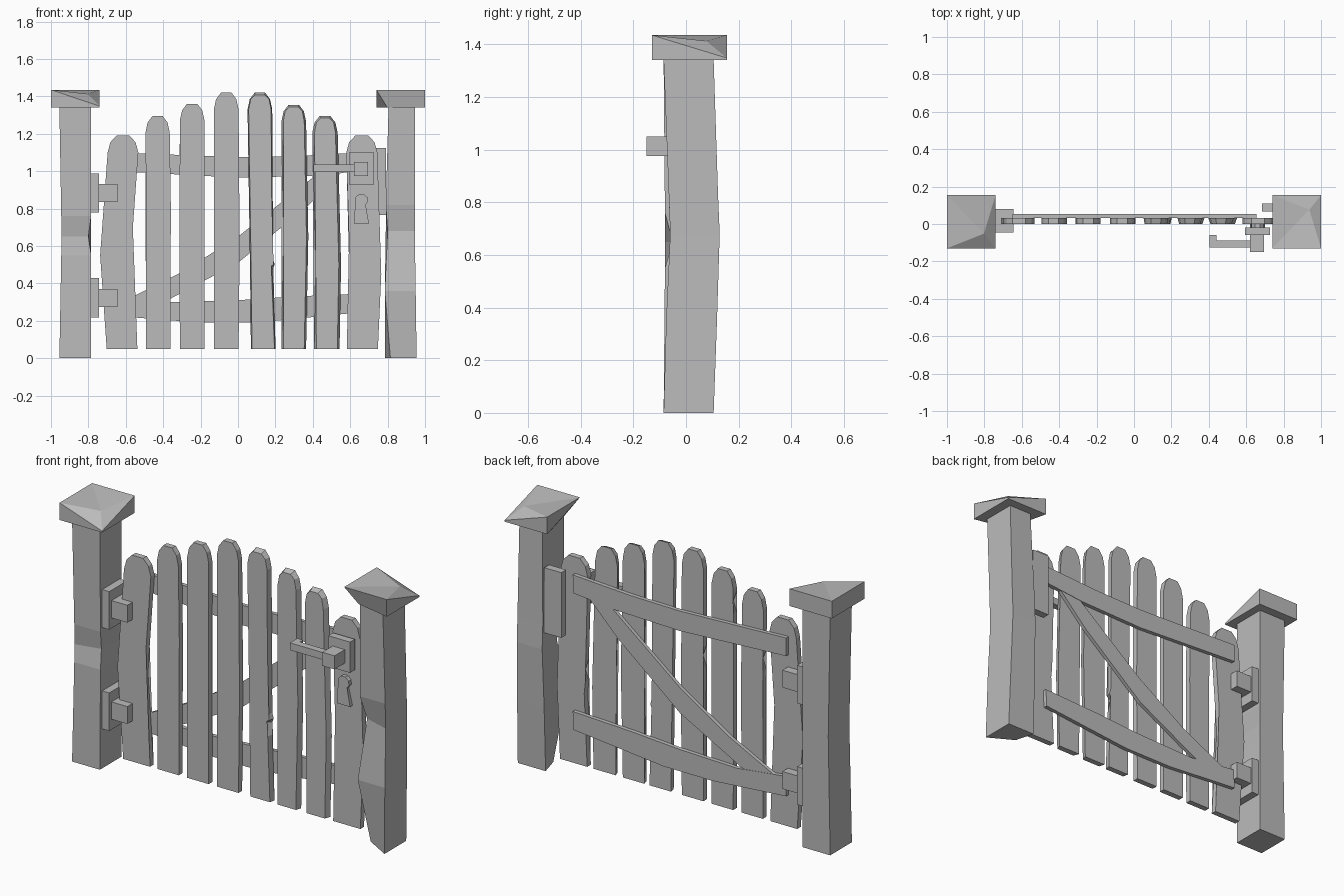
import bpy, bmesh, math

if "Cube" in bpy.data.objects:
    bpy.data.objects.remove(bpy.data.objects["Cube"])

grey = bpy.data.materials.new("plain grey")
grey.use_nodes = True
grey.diffuse_color = (0.5, 0.5, 0.5, 1)
grey.node_tree.nodes["Principled BSDF"].inputs["Base Color"].default_value = (0.5, 0.5, 0.5, 1)


def make(name, bm):
    bmesh.ops.recalc_face_normals(bm, faces=bm.faces)
    mesh = bpy.data.meshes.new(name)
    bm.to_mesh(mesh)
    bm.free()
    mesh.materials.append(grey)
    obj = bpy.data.objects.new(name, mesh)
    bpy.context.collection.objects.link(obj)
    return obj


def loft(name, rings):
    """Join matching loops of points and cap both ends."""
    bm = bmesh.new()
    loops = [[bm.verts.new(p) for p in ring] for ring in rings]
    n = len(loops[0])
    for a, b in zip(loops, loops[1:]):
        for i in range(n):
            j = (i + 1) % n
            bm.faces.new((a[i], a[j], b[j], b[i]))
    ends = [bm.faces.new(loops[0]), bm.faces.new(loops[-1])]
    bmesh.ops.triangulate(bm, faces=ends)
    return make(name, bm)


def plate(name, outline, y0, y1, back=None):
    """Extrude an x-z outline through the depth."""
    return loft(name, [[(x, y0, z) for x, z in outline],
                       [(x, y1, z) for x, z in back or outline]])


def box(name, x0, x1, y0, y1, z0, z1):
    return plate(name, [(x0, z0), (x1, z0), (x1, z1), (x0, z1)], y0, y1)


def post(name, levels, dents):
    """Square post; dents push single corners (ring, corner) inward."""
    rings = []
    for r, (z, x0, x1, y0, y1) in enumerate(levels):
        ring = [[x0, y0, z], [x1, y0, z], [x1, y1, z], [x0, y1, z]]
        for (dr, corner), (dx, dy) in dents.items():
            if dr == r:
                ring[corner][0] += dx
                ring[corner][1] += dy
        rings.append(ring)
    return loft(name, rings)


# Gate posts with worn corners
post("hinge_post", [(0, -.955, -.785, -.085, .105), (.55, -.945, -.785, -.08, .105),
                    (.65, -.943, -.785, -.08, .105), (.76, -.945, -.785, -.08, .105),
                    (1.34, -.955, -.785, -.085, .105)], {(2, 1): (-.015, .03)})
post("latch_post", [(0, .785, .955, -.085, .105), (.36, .785, .95, -.075, .118),
                    (.68, .79, .945, -.06, .128), (.82, .79, .945, -.065, .122),
                    (1.34, .805, .945, -.085, .105)],
     {(0, 0): (.03, .08), (2, 0): (.01, .045)})


# Post caps with one broken top corner
def cap(name, x0, x1, low, undercut=None):
    lo, hi, y0, y1 = 1.34, 1.435, -.13, .155
    corners = [(x0, y0), (x1, y0), (x1, y1), (x0, y1)]
    bm = bmesh.new()
    bottom = [bm.verts.new((x, y, lo)) for x, y in corners]
    top = [bm.verts.new((x, y, lo + .008 if i == low else hi)) for i, (x, y) in enumerate(corners)]
    cx, cy = (x0 + x1) / 2, (y0 + y1) / 2
    lx, ly = corners[low]
    peak = bm.verts.new((cx + (lx - cx) * .52, cy + (ly - cy) * .45, 1.413))
    if undercut is not None:
        bottom[undercut].co.x += (cx - corners[undercut][0]) * .45
        bottom[undercut].co.y += (cy - corners[undercut][1]) * .3
    bm.faces.new(bottom)
    for i in range(4):
        j = (i + 1) % 4
        bm.faces.new((bottom[i], bottom[j], top[j], top[i]))
        bm.faces.new((top[i], top[j], peak))
    make(name, bm)


cap("hinge_post_cap", -1, -.74, 1)
cap("latch_post_cap", .74, 1, 2, 0)


# Pickets with rounded tops, slight bends and chipped edges
def picket(name, x, half, top, bend, mid, chip=None, inset=0.0, lean=0.0):
    def side(s, front):
        h = half - (inset if front else 0)
        pts = [(x + s * h, .05), (x + bend + s * h, mid)]
        if chip and chip[0] == s:
            z = chip[1]
            t = max(0, 1 - abs(z - mid) / .5)
            cx = x + bend * t + lean * z
            pts += [(cx + s * h, z - .07), (cx + s * (h - (.025 if front else 0)), z),
                    (cx + s * h, z + .05)]
            pts.sort(key=lambda p: p[1])
        pts += [(x + lean + s * h, top - .09), (x + lean + s * h * .82, top - .035),
                (x + lean + s * h * .42, top - (.012 if front and inset else 0))]
        return pts
    front, back = (side(1, f) + side(-1, f)[::-1] for f in (True, False))
    plate(name, front, 0, .032, back)


specs = [(-.62, .082, 1.19, -.035, .55, None, 0, .005),
         (-.427, .065, 1.295, .003, .8, (-1, .93), 0, -.003),
         (-.245, .066, 1.36, -.002, .7, (-1, 1.2), 0, 0),
         (-.063, .066, 1.42, .006, .6, (-1, .85), 0, 0),
         (.135, .066, 1.42, -.005, .5, (1, .48), .006, -.018),
         (.298, .066, 1.355, .012, .65, None, .01, 0),
         (.475, .068, 1.295, .008, .5, None, .012, -.01),
         (.665, .083, 1.19, .018, .45, (-1, .58), 0, -.003)]
for i, spec in enumerate(specs):
    picket(f"picket_{i + 1}", *spec)

# Rails and diagonal brace on the back
plate("upper_rail", [(-.65, 1.0), (0, .965), (.4, .975), (.65, 1.0),
                     (.655, 1.1), (.3, 1.08), (0, 1.075), (-.4, 1.09), (-.65, 1.1)], .032, .054)
plate("lower_rail", [(-.65, .225), (-.2, .19), (.1, .19), (.65, .245),
                     (.655, .345), (.3, .33), (0, .31), (-.35, .3), (-.65, .335)], .032, .054)
plate("diagonal_brace", [(-.62, .25), (-.48, .255), (0, .51), (.38, .82), (.62, 1.06),
                         (.52, 1.06), (.38, .95), (0, .65), (-.3, .46), (-.62, .3)], .032, .052)

# Hinges
for name, z in (("lower", .323), ("upper", .883)):
    box(name + "_hinge_plate", -.79, -.742, -.065, .09, z - .105, z + .105)
    box(name + "_hinge_block", -.75, -.645, -.045, .08, z - .048, z + .048)

# Latch, handle and strike
box("latch_plate", .594, .727, -.06, -.018, .93, 1.1)
box("latch_knob", .62, .695, -.15, -.055, .975, 1.05)
box("latch_bar", .405, .625, -.125, -.087, .995, 1.035)
box("latch_bar_tip", .405, .44, -.09, -.06, .995, 1.035)
box("strike_plate", .685, .79, .068, .11, .765, 1.125)

# Keyhole: round head on a flared foot
arc = [math.radians(-60 + 300 * i / 7) for i in range(8)]
plate("keyhole", [(.66 + .035 * math.cos(a), .845 + .035 * math.sin(a)) for a in arc]
      + [(.62, .72), (.70, .72)], -.022, .002)
